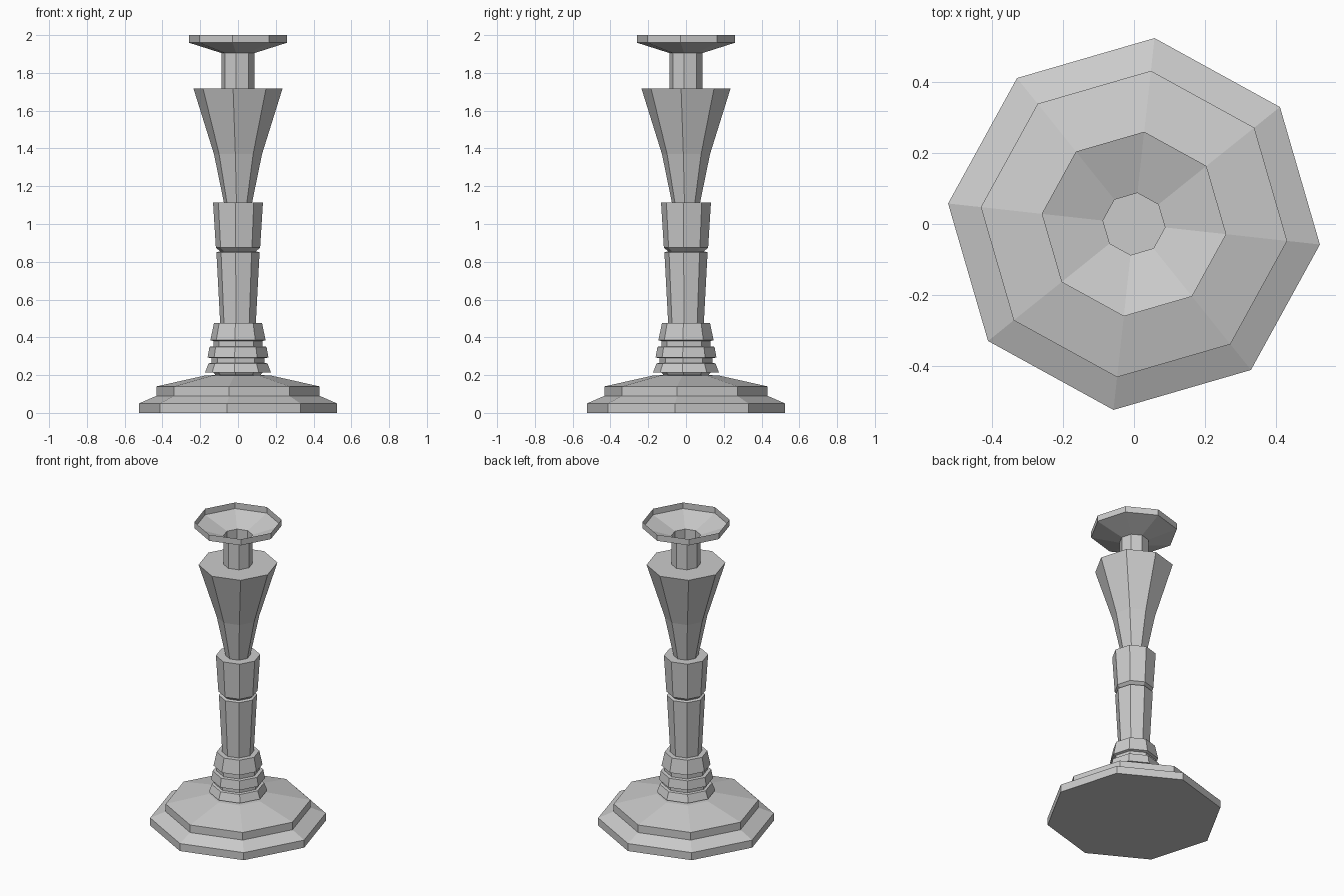
import bpy, bmesh
from math import radians, cos, sin

if "Cube" in bpy.data.objects:
    bpy.data.objects.remove(bpy.data.objects["Cube"])

SIDES, TURN = 8, radians(-6.3)


def lathe(name, profile, cap_bottom=False, cap_top=False):
    """Turn an (r, z) profile into an eight-sided faceted shell."""
    bm = bmesh.new()
    rings = []
    for r, z in profile:
        angles = [TURN + radians(360 / SIDES * i) for i in range(SIDES)]
        rings.append([bm.verts.new((r * cos(a), r * sin(a), z)) for a in angles])
    for lo, hi in zip(rings, rings[1:]):
        for i in range(SIDES):
            j = (i + 1) % SIDES
            bm.faces.new((lo[i], lo[j], hi[j], hi[i]))
    if cap_bottom:
        bm.faces.new(rings[0][::-1])
    if cap_top:
        bm.faces.new(rings[-1])
    mesh = bpy.data.meshes.new(name)
    bm.to_mesh(mesh)
    bm.free()
    obj = bpy.data.objects.new(name, mesh)
    bpy.context.collection.objects.link(obj)
    return obj


# Stepped foot with a shallow sloping top
lathe("base", [(.528, 0), (.528, .05), (.435, .09), (.435, .14),
               (.175, .198), (.12, .2)], cap_bottom=True)

# Three tapered collars with narrow necks between them
lathe("collars", [(.12, .2), (.13, .213), (.176, .213), (.157, .262), (.14, .265),
                  (.14, .29), (.162, .293), (.152, .35), (.13, .352),
                  (.13, .38), (.147, .385), (.128, .475), (.095, .475)])

# Lower shaft flaring up to a groove
lathe("lower_shaft", [(.095, .475), (.115, .85), (.095, .855)])

# Sleeve above the groove
lathe("sleeve", [(.095, .855), (.118, .875), (.133, 1.113), (.075, 1.113)])

# Upper shaft flaring to a flat shoulder, which also floors the socket
lathe("upper_shaft", [(.075, 1.113), (.128, 1.37), (.237, 1.717)], cap_top=True)

# Thin socket opening into the drip cup
lathe("candle_cup", [(.088, 1.717), (.088, 1.905), (.262, 1.96), (.262, 2.0)])
